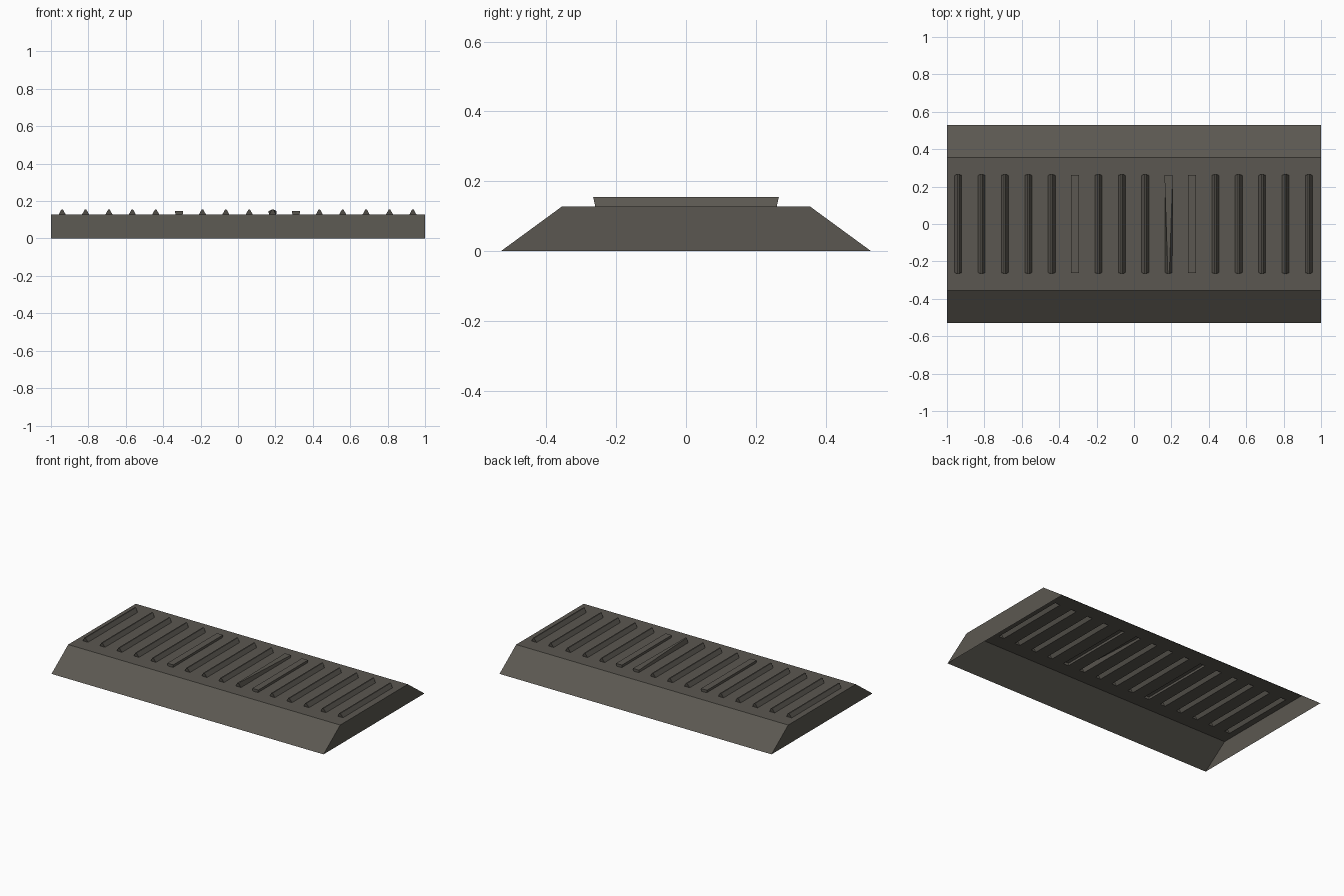
import bpy, bmesh

if "Cube" in bpy.data.objects:
    bpy.data.objects.remove(bpy.data.objects["Cube"])

W, YB, YT, H = 1.0, 0.53, 0.355, 0.128   # half length, half depth at base / top, height
RY = 0.26                                # half length of the ribs
HW = 0.019                               # half width of the ribs
rib_x = [-0.94 + 0.125 * i for i in range(16)]
FLAT, MIXED = (5, 10), 9                 # flat slabs and the odd twisted rib

mat = bpy.data.materials.new("dark warm grey")
mat.diffuse_color = (0.105, 0.097, 0.082, 1)
mat.use_nodes = True
mat.node_tree.nodes["Principled BSDF"].inputs["Base Color"].default_value = mat.diffuse_color

bm = bmesh.new()


def face(*pts):
    bm.faces.new([bm.verts.new(p) for p in pts])


# top deck, with a slot left open under every rib
xs = [-W]
for x in rib_x:
    xs += [x - HW, x + HW]
xs.append(W)
ys = [-YT, -RY, RY, YT]
for i in range(len(xs) - 1):
    for j in range(3):
        if i % 2 == 1 and j == 1:
            continue
        a, b, c, d = xs[i], xs[i + 1], ys[j], ys[j + 1]
        face((a, c, H), (b, c, H), (b, d, H), (a, d, H))

# sloped long sides and upright ends, open underneath
face((-W, -YB, 0), (W, -YB, 0), (W, -YT, H), (-W, -YT, H))
face((W, YB, 0), (-W, YB, 0), (-W, YT, H), (W, YT, H))
face((W, -YB, 0), (W, YB, 0), (W, YT, H), (W, -YT, H))
face((-W, YB, 0), (-W, -YB, 0), (-W, -YT, H), (-W, YT, H))


# raised hollow ribs: narrow crest, or broad slab, chosen per end
def rib(x, front, back):
    base = [(x - HW, -RY, H), (x + HW, -RY, H), (x + HW, RY, H), (x - HW, RY, H)]
    (fw, fz, fy), (bw, bz, by) = front, back
    top = [(x - fw, -fy, fz), (x + fw, -fy, fz), (x + bw, by, bz), (x - bw, by, bz)]
    face(*top)
    for k in range(4):
        n = (k + 1) % 4
        face(base[k], base[n], top[n], top[k])


crest = (0.004, 0.155, 0.266)
slab = (0.022, 0.146, 0.261)
for i, x in enumerate(rib_x):
    if i in FLAT:
        rib(x, slab, slab)
    elif i == MIXED:
        rib(x, crest, slab)
    else:
        rib(x, crest, crest)

bmesh.ops.remove_doubles(bm, verts=bm.verts, dist=1e-5)
me = bpy.data.meshes.new("ribbed_ramp")
bm.to_mesh(me)
bm.free()
me.materials.append(mat)
ob = bpy.data.objects.new("ribbed_ramp", me)
bpy.context.collection.objects.link(ob)
